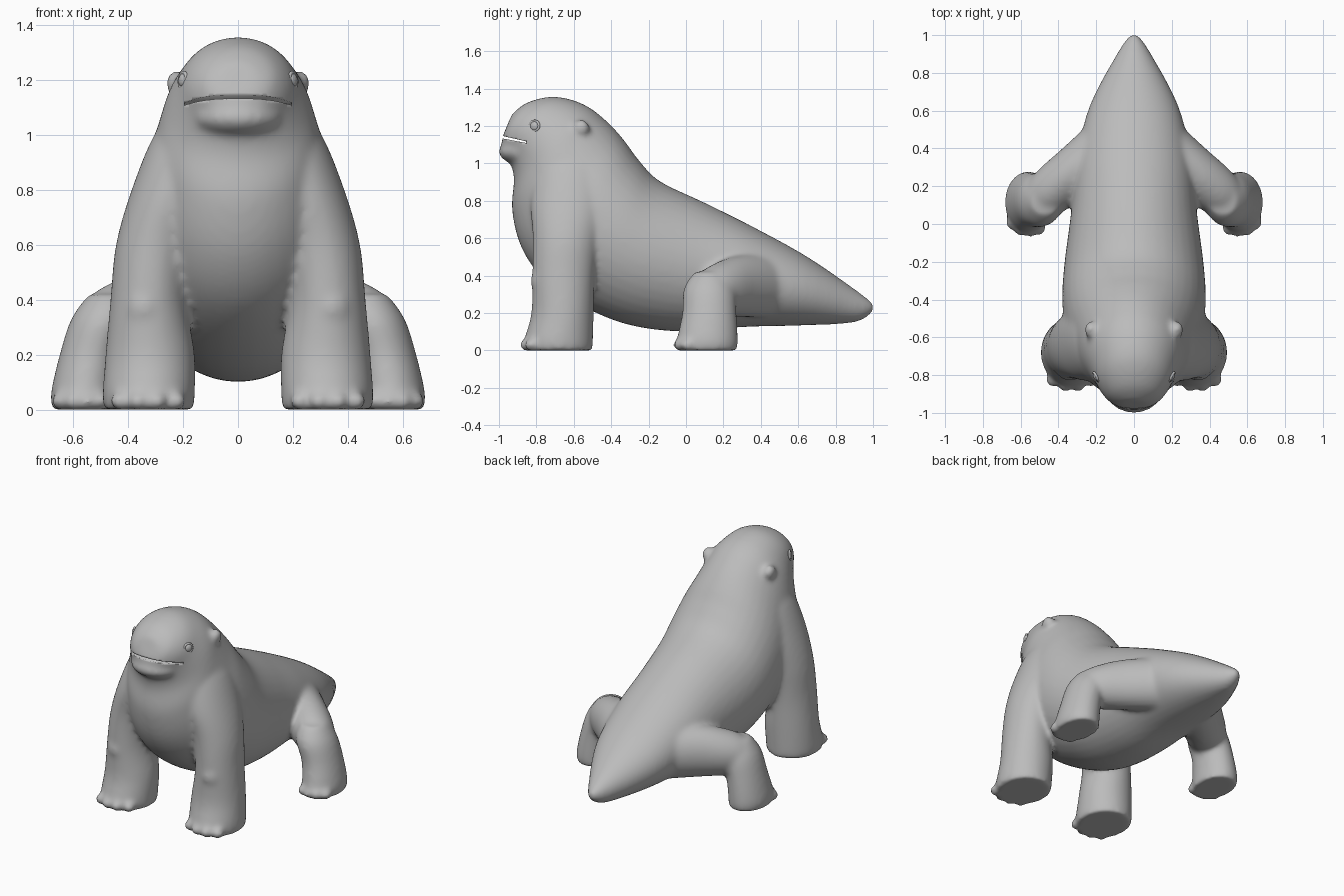
import bpy, bmesh, math
from mathutils import Vector, Matrix

if "Cube" in bpy.data.objects:
    bpy.data.objects.remove(bpy.data.objects["Cube"], do_unlink=True)

skin = bpy.data.materials.new("plain_grey")
skin.use_nodes = True
skin.diffuse_color = (0.5, 0.5, 0.5, 1)
skin.node_tree.nodes["Principled BSDF"].inputs["Base Color"].default_value = (0.5, 0.5, 0.5, 1)


def catmull(rows, steps=5):
    """Smoothly interpolate rows of numbers."""
    rows = [Vector(r) for r in rows]
    out = []
    for i in range(len(rows) - 1):
        a, b = rows[max(i - 1, 0)], rows[i]
        c, d = rows[i + 1], rows[min(i + 2, len(rows) - 1)]
        for s in range(steps):
            t = s / steps
            out.append(b + (c - a) * (t / 2) + (a * 2 - b * 5 + c * 4 - d) * (t * t / 2)
                       + (b * 3 - a - c * 3 + d) * (t ** 3 / 2))
    return out + [rows[-1]]


def loft(bm, rings, sides=40):
    """Skin over elliptical rings given as (centre, u axis, v axis)."""
    loops = []
    for centre, u, v in rings:
        angles = [2 * math.pi * k / sides for k in range(sides)]
        loops.append([bm.verts.new(centre + u * math.cos(a) + v * math.sin(a)) for a in angles])
    for lo, hi in zip(loops, loops[1:]):
        for k in range(sides):
            n = (k + 1) % sides
            bm.faces.new((lo[k], lo[n], hi[n], hi[k]))
    bm.faces.new(loops[0][::-1])
    bm.faces.new(loops[-1])


def blob(bm, centre, radii):
    m = Matrix.Translation(centre) @ Matrix.Diagonal((*radii, 1))
    bmesh.ops.create_uvsphere(bm, u_segments=24, v_segments=14, radius=1, matrix=m)


def limb(bm, rows, side):
    """Upright limb from rows of z, x, y, x radius, y radius."""
    loft(bm, [(Vector((side * x, y, z)), Vector((rx, 0, 0)), Vector((0, ry, 0)))
              for z, x, y, rx, ry in catmull(rows)])


def finish(bm, name):
    bmesh.ops.recalc_face_normals(bm, faces=bm.faces)
    mesh = bpy.data.meshes.new(name)
    bm.to_mesh(mesh)
    bm.free()
    mesh.materials.append(skin)
    for p in mesh.polygons:
        p.use_smooth = True
    obj = bpy.data.objects.new(name, mesh)
    bpy.context.collection.objects.link(obj)
    return obj


body = bmesh.new()

# Trunk from tail to snout: belly y, belly z, back y, back z, half width
trunk = [
    (1.0, .205, 1.008, .245, .02), (.9, .15, .92, .315, .085),
    (.6, .133, .65, .5, .235), (.3, .125, .37, .655, .305),
    (0, .1, .1, .79, .335), (-.3, .135, -.14, .905, .37),
    (-.55, .235, -.25, 1.015, .38), (-.76, .38, -.32, 1.11, .365),
    (-.88, .55, -.38, 1.182, .33), (-.93, .75, -.44, 1.24, .295),
    (-.92, .92, -.51, 1.295, .262), (-.945, 1.02, -.6, 1.337, .222),
    (-.975, 1.07, -.72, 1.357, .185), (-.985, 1.12, -.85, 1.325, .13),
    (-.972, 1.165, -.93, 1.265, .065),
]
loft(body, [(Vector((0, (by + ty) / 2, (bz + tz) / 2)), Vector((w, 0, 0)),
             Vector((0, (ty - by) / 2, (tz - bz) / 2)))
            for by, bz, ty, tz, w in catmull(trunk)])

# Lower jaw
blob(body, (0, -.835, 1.063), (.172, .168, .08))

front_leg = [
    (0, .325, -.68, .165, .18), (.06, .325, -.68, .168, .183),
    (.2, .32, -.66, .163, .167), (.4, .325, -.655, .14, .167),
    (.6, .3, -.64, .145, .18), (.8, .235, -.62, .153, .21),
    (1.0, .165, -.61, .14, .19), (1.1, .12, -.61, .09, .12),
]
shin = [
    (0, .558, .115, .12, .16), (.06, .56, .115, .122, .163),
    (.2, .535, .125, .115, .145), (.33, .49, .125, .118, .137),
    (.42, .47, .125, .075, .08),
]
# Thigh stations: x, y, z, horizontal radius, vertical radius
thigh = [
    (.1, .44, .35, .16, .18), (.3, .29, .345, .135, .165),
    (.42, .19, .33, .13, .145), (.5, .12, .315, .11, .115),
    (.55, .08, .3, .06, .06),
]
front_toes = [(.225, -.825), (.295, -.85), (.365, -.85), (.43, -.825)]
hind_toes = [(.5, -.02), (.55, -.03), (.6, -.025), (.645, .01)]

for side in (-1, 1):
    limb(body, front_leg, side)
    limb(body, shin, side)
    loft(body, [(Vector((side * x, y, z)), Vector((side * .654, .757, 0)) * rh, Vector((0, 0, rv)))
                for x, y, z, rh, rv in catmull(thigh)])
    for x, y in front_toes + hind_toes:
        blob(body, (side * x, y, .03), (.036, .042, .034))
    # Knee cap and ear bump
    blob(body, (side * .34, -.775, .37), (.07, .055, .08))
    blob(body, (side * .225, -.56, 1.19), (.04, .045, .045))

body = finish(body, "body")

# Fuse the parts into one soft skin
remesh = body.modifiers.new("fuse", "REMESH")
remesh.mode = "VOXEL"
remesh.voxel_size = 0.014
remesh.use_smooth_shade = True
soften = body.modifiers.new("soften", "SMOOTH")
soften.factor = 0.5
soften.iterations = 14

# Mouth slit: a tilted wedge, thin at the back
cutter = bmesh.new()
corners = [(-.785, 1.096), (-1.1, 1.156), (-1.1, 1.174), (-.785, 1.102)]
ends = [[cutter.verts.new((x, y, z)) for y, z in corners] for x in (-.195, .195)]
cutter.faces.new(ends[0])
cutter.faces.new(ends[1][::-1])
for k in range(4):
    n = (k + 1) % 4
    cutter.faces.new((ends[0][k], ends[1][k], ends[1][n], ends[0][n]))
cutter = finish(cutter, "mouth_cutter")
cutter.hide_render = True
cutter.hide_viewport = True
cutter.display_type = "WIRE"
slit = body.modifiers.new("mouth", "BOOLEAN")
slit.operation = "DIFFERENCE"
slit.solver = "EXACT"
slit.object = cutter

# Keep the lip edges crisp
bpy.context.view_layer.objects.active = body
body.select_set(True)
bpy.ops.object.shade_smooth_by_angle(angle=math.radians(40))

# Eyes: flattened ball inside a raised rim
for side, label in ((1, "left"), (-1, "right")):
    facing = Vector((side * .87, -.48, .1)).to_track_quat("Z", "Y")
    place = Vector((side * .2, -.81, 1.2))
    eye = bmesh.new()
    blob(eye, (0, 0, 0), (.025, .025, .014))
    eye = finish(eye, label + "_eye")
    bpy.ops.mesh.primitive_torus_add(major_radius=.027, minor_radius=.007,
                                     major_segments=28, minor_segments=10)
    rim = bpy.context.object
    rim.name = label + "_eye_rim"
    rim.data.materials.append(skin)
    bpy.ops.object.shade_smooth()
    for obj in (eye, rim):
        obj.rotation_mode = "QUATERNION"
        obj.rotation_quaternion = facing
        obj.location = place
